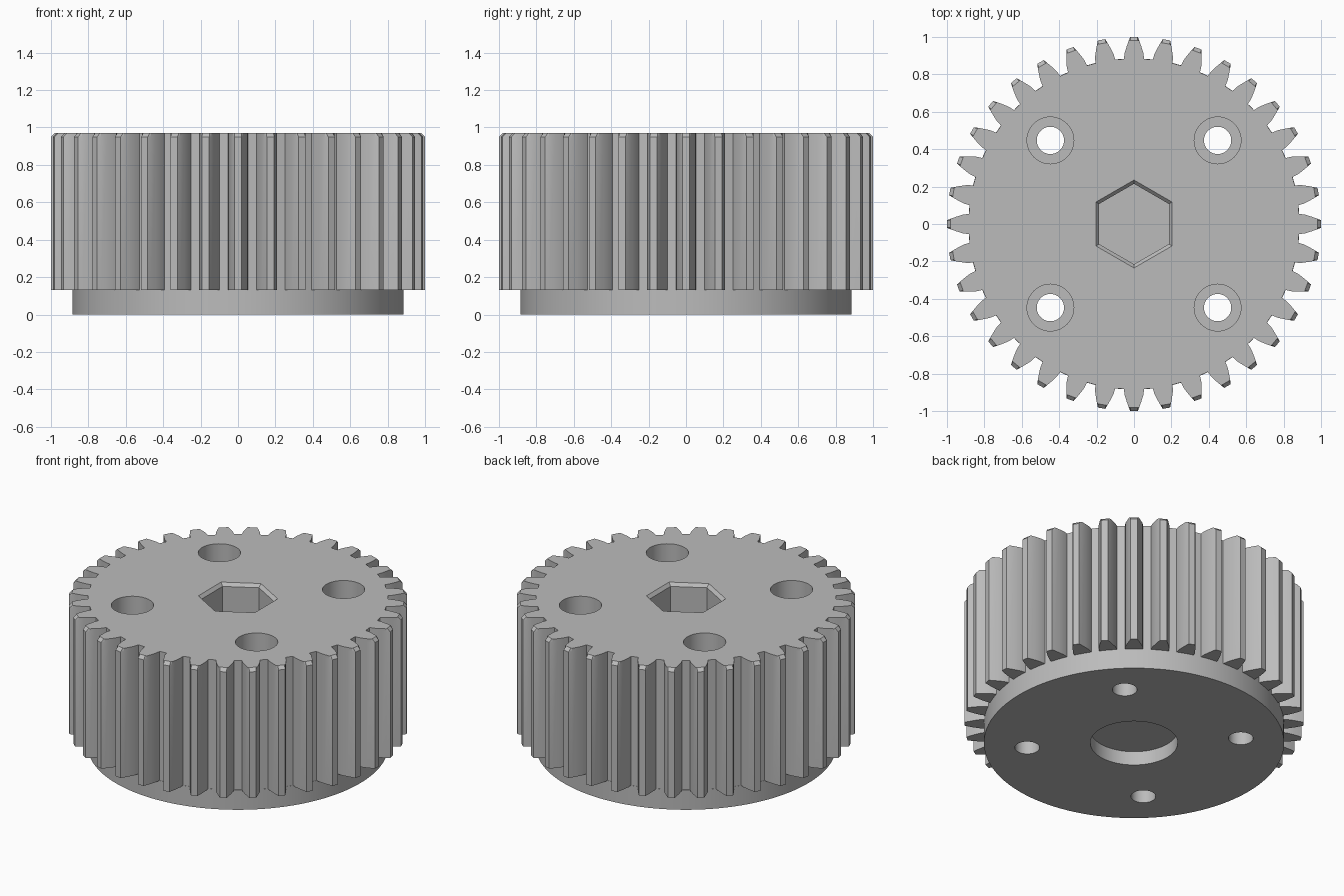
import bpy, bmesh, math
from math import cos, sin, pi

if "Cube" in bpy.data.objects:
    bpy.data.objects.remove(bpy.data.objects["Cube"])

grey = bpy.data.materials.new("plain grey")
grey.diffuse_color = (0.5, 0.5, 0.5, 1)
grey.use_nodes = True
grey.node_tree.nodes["Principled BSDF"].inputs["Base Color"].default_value = grey.diffuse_color

TEETH = 36
Z_HUB, Z_TOP = 0.13, 0.97
CHAMFER = 0.02


def loft(name, layers):
    """Solid from rings of (x, y, z) points stacked upwards."""
    bm = bmesh.new()
    rings = [[bm.verts.new(p) for p in ring] for ring in layers]
    n = len(rings[0])
    bm.faces.new(rings[0][::-1])
    bm.faces.new(rings[-1])
    for a, b in zip(rings, rings[1:]):
        for i in range(n):
            j = (i + 1) % n
            bm.faces.new((a[i], a[j], b[j], b[i]))
    bmesh.ops.recalc_face_normals(bm, faces=bm.faces)
    mesh = bpy.data.meshes.new(name)
    bm.to_mesh(mesh)
    bm.free()
    obj = bpy.data.objects.new(name, mesh)
    obj.data.materials.append(grey)
    bpy.context.collection.objects.link(obj)
    return obj


def ring(radius, z, n=64, x=0, y=0, turn=0):
    return [(x + radius * cos(turn + 2 * pi * i / n),
             y + radius * sin(turn + 2 * pi * i / n), z) for i in range(n)]


def gear_ring(z, r_max):
    """Toothed outline, with radii limited to r_max."""
    half = [(0.882, 0.054), (0.915, 0.050), (0.95, 0.039),
            (1 - CHAMFER, 0.028), (1.0, 0.020)]
    tooth = [(r, -w) for r, w in half] + [(r, w) for r, w in reversed(half)]
    pts = []
    for t in range(TEETH):
        a = 2 * pi * t / TEETH
        for r, w in tooth:
            r = min(r, r_max)
            pts.append((r * cos(a) - w * sin(a), r * sin(a) + w * cos(a), z))
    return pts


def cut(target, cutter):
    mod = target.modifiers.new(cutter.name, 'BOOLEAN')
    mod.operation = 'DIFFERENCE'
    mod.solver = 'EXACT'
    mod.object = cutter
    bpy.context.view_layer.objects.active = target
    bpy.ops.object.modifier_apply(modifier=mod.name)


# toothed body with chamfered tooth tips, and the round hub below it
body = loft("toothed_body", [gear_ring(Z_HUB, 1), gear_ring(Z_TOP - CHAMFER, 1),
                             gear_ring(Z_TOP, 1 - CHAMFER)])
hub = loft("round_hub", [ring(0.885, 0, 128), ring(0.885, Z_HUB, 128)])

# hexagonal socket with a chamfered rim, and the round recess underneath
HEX = 0.215
socket = loft("socket_cutter", [
    ring(HEX, 0.5, 6, turn=pi / 6), ring(HEX, Z_TOP - 0.02, 6, turn=pi / 6),
    ring(HEX + 0.02, Z_TOP, 6, turn=pi / 6), ring(HEX + 0.02, 1.1, 6, turn=pi / 6)])
recess = loft("recess_cutter", [ring(0.258, -0.1), ring(0.258, 0.09)])
cut(body, socket)
cut(hub, recess)
cutters = [socket, recess]

# four counterbored screw holes
for sx in (-1, 1):
    for sy in (-1, 1):
        x, y = 0.447 * sx, 0.447 * sy
        hole = loft("hole_cutter", [ring(0.073, -0.1, 48, x, y), ring(0.073, 1.1, 48, x, y)])
        bore = loft("bore_cutter", [ring(0.125, 0.5, 48, x, y), ring(0.125, 1.1, 48, x, y)])
        cut(hub, hole)
        cut(body, hole)
        cut(body, bore)
        cutters += [hole, bore]

for c in cutters:
    bpy.data.objects.remove(c, do_unlink=True)

# smooth round walls, crisp edges
for obj in (body, hub):
    bpy.ops.object.select_all(action='DESELECT')
    obj.select_set(True)
    bpy.context.view_layer.objects.active = obj
    bpy.ops.object.shade_smooth_by_angle(angle=math.radians(25))
